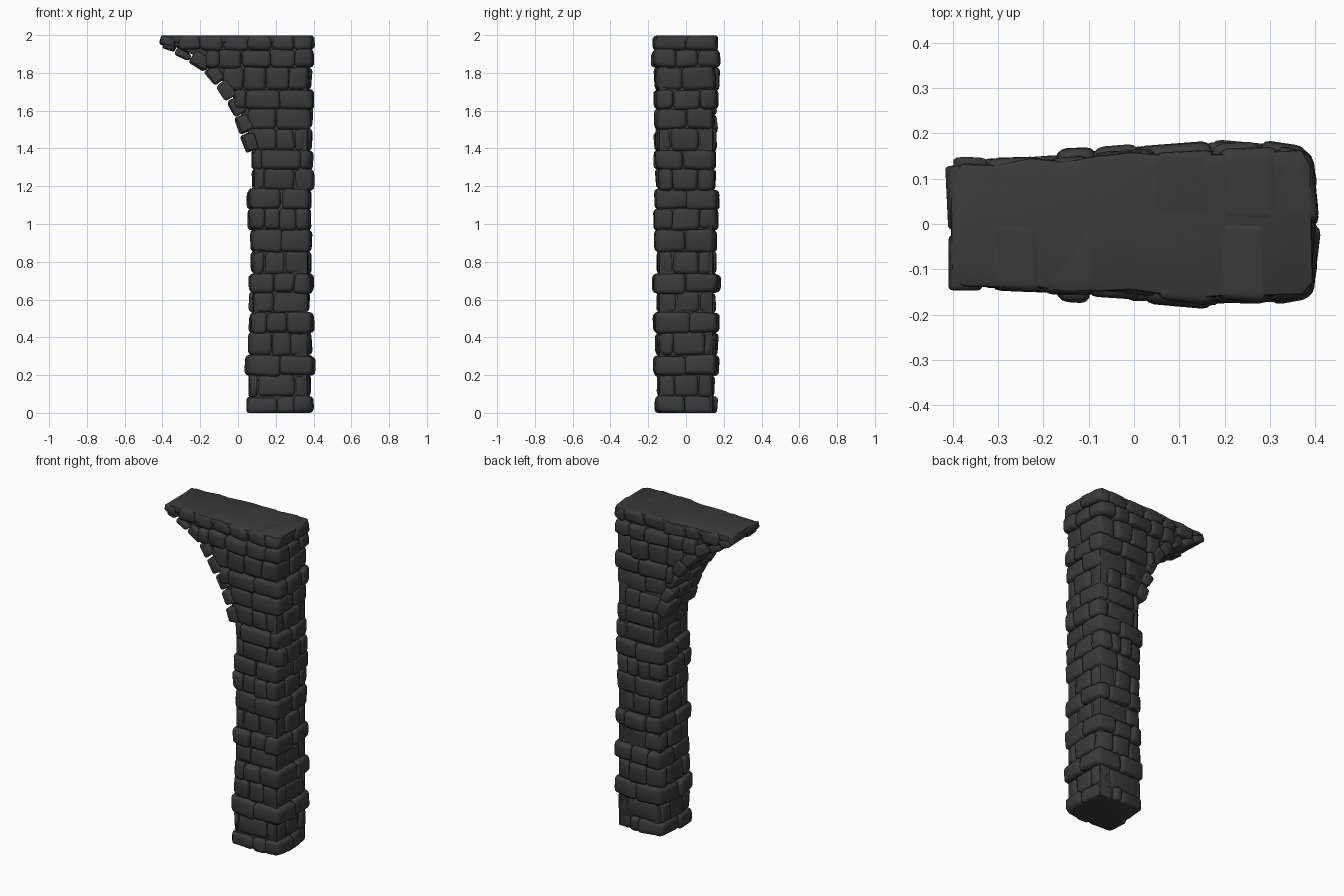
import bpy, bmesh, math, random
from mathutils import Matrix, Vector

if "Cube" in bpy.data.objects:
    bpy.data.objects.remove(bpy.data.objects["Cube"])

random.seed(7)
TOP = 1.997
stone = bpy.data.materials.new("dark_stone")
stone.diffuse_color = (0.042, 0.042, 0.042, 1)
stone.use_nodes = True
stone.node_tree.nodes["Principled BSDF"].inputs["Base Color"].default_value = stone.diffuse_color

# Underside curve of the half arch (x, z), from pillar up to the tip
CURVE = [(0.07, 1.28), (0.06, 1.38), (0.035, 1.48), (0.0, 1.57), (-0.045, 1.66),
         (-0.1, 1.745), (-0.165, 1.82), (-0.25, 1.88), (-0.33, 1.922), (-0.40, 1.95)]

# Courses: bottom z, left x, right x, half depth, joints on the front
COURSES = [
    (0.00, 0.050, 0.397, 0.164, [0.21, 0.30]),
    (0.085, 0.055, 0.382, 0.160, [0.10, 0.30]),
    (0.20, 0.045, 0.402, 0.178, [0.225]),
    (0.305, 0.060, 0.385, 0.164, [0.18, 0.28]),
    (0.425, 0.055, 0.402, 0.178, [0.15, 0.26]),
    (0.53, 0.065, 0.380, 0.160, [0.19]),
    (0.64, 0.052, 0.402, 0.178, [0.19, 0.30]),
    (0.735, 0.070, 0.380, 0.158, [0.14, 0.25]),
    (0.855, 0.062, 0.390, 0.174, [0.23]),
    (0.97, 0.050, 0.390, 0.170, [0.14, 0.22, 0.31]),
    (1.08, 0.050, 0.390, 0.176, [0.23]),
    (1.18, 0.075, 0.400, 0.162, [0.14, 0.30]),
    (1.29, 0.065, 0.400, 0.168, [0.13, 0.33]),
    (1.39, 0.060, 0.382, 0.162, [0.20, 0.30]),
    (1.505, 0.035, 0.400, 0.164, [0.20]),
    (1.61, -0.02, 0.402, 0.178, [0.04, 0.22]),
    (1.71, -0.07, 0.390, 0.172, [0.03, 0.15, 0.27]),
    (1.83, -0.17, 0.402, 0.180, [-0.10, 0.02, 0.17, 0.30]),
    (1.92, -0.32, 0.400, 0.170, [-0.2, -0.08, 0.05, 0.18, 0.30]),
]


def jit(a):
    return random.uniform(-a, a)


def taper(x):
    # depth shrinks toward the arch tip
    return 1 - 0.16 * min(1, max(0, (0.12 - x) / 0.5))


def brick(bm, mat, size, round_by, corner=None):
    # pillow-shaped stone; the outer pillar corner is worn back
    m = mat @ Matrix.Diagonal((*size, 1))
    verts = bmesh.ops.create_cube(bm, size=1, matrix=m)["verts"]
    for v in verts:
        if corner:
            d = v.co - mat.translation
            if d.x * corner[0] > 0 and d.y * corner[1] > 0:
                v.co -= Vector((*corner, 0)) * 0.014
        v.co += Vector((jit(.007), jit(.007), jit(.006)))
    edges = list({e for v in verts for e in v.link_edges})
    bmesh.ops.bevel(bm, geom=edges, offset=min(round_by, 0.36 * min(size)),
                    segments=3, profile=0.5, affect='EDGES')


def finish(bm, name, angle=50):
    for v in bm.verts:
        v.co.y *= taper(v.co.x)
        v.co.z = min(TOP, max(0, v.co.z))
    bmesh.ops.recalc_face_normals(bm, faces=bm.faces[:])
    me = bpy.data.meshes.new(name)
    bm.to_mesh(me)
    bm.free()
    ob = bpy.data.objects.new(name, me)
    bpy.context.collection.objects.link(ob)
    me.materials.append(stone)
    bpy.ops.object.select_all(action='DESELECT')
    ob.select_set(True)
    bpy.context.view_layer.objects.active = ob
    bpy.ops.object.shade_smooth_by_angle(angle=math.radians(angle))


def prism(outline, offset, bevel):
    bm = bmesh.new()
    f = bm.faces.new([bm.verts.new(p) for p in outline])
    g = bmesh.ops.extrude_face_region(bm, geom=[f])["geom"]
    bmesh.ops.translate(bm, vec=offset,
                        verts=[e for e in g if isinstance(e, bmesh.types.BMVert)])
    bmesh.ops.bevel(bm, geom=bm.edges[:], offset=bevel, segments=2, profile=0.5,
                    affect='EDGES', clamp_overlap=True)
    return bm


# Mortar core behind the bricks
side = [(0.368, 0.0), (0.368, 1.98), (-0.385, 1.98)] + \
       [(x + 0.016, z + 0.014) for x, z in CURVE[::-1]] + [(0.08, 0.0)]
finish(prism([(x, -0.143, z) for x, z in side], (0, 0.286, 0), 0.015), "mortar_core", 30)

# Brick courses: a ring of blocks on each level
bm = bmesh.new()
for i, (z0, xl, xr, hy, joints) in enumerate(COURSES):
    z1 = COURSES[i + 1][0] if i + 1 < len(COURSES) else 1.997
    zc, h = (z0 + z1) / 2, z1 - z0 + 0.004
    ys = [-hy, jit(.03), hy] if i % 2 == 0 else [-hy, -.07 + jit(.02), .08 + jit(.02), hy]
    for j in range(len(ys) - 1):
        outer = j in (0, len(ys) - 2)
        xs = [xl] + [x + (jit(.02) if j else 0) for x in joints] + [xr]
        for k in range(len(xs) - 1):
            last = k == len(xs) - 2
            if not outer and 0 < k and not last:
                continue
            a, b, c, d = xs[k], xs[k + 1], ys[j], ys[j + 1]
            # push each outward face in or out a little
            if k == 0: a += jit(.007)
            if last: b += jit(.006)
            push = random.uniform(-.012, .004)
            if j == 0: c -= push
            if j == len(ys) - 2: d += push
            m = Matrix.Translation(((a + b) / 2, (c + d) / 2, zc + jit(.003))) \
                @ Matrix.Rotation(jit(.03), 4, 'Y') @ Matrix.Rotation(jit(.03), 4, 'Z')
            corner = None
            if outer and (last or (k == 0 and i < 15)):
                corner = (1 if last else -1, -1 if j == 0 else 1)
            brick(bm, m, (b - a + .002, d - c + .002, h), 0.024, corner)
finish(bm, "brick_courses")

# Arch stones along the curved underside
bm = bmesh.new()
for i in range(1, len(CURVE) - 1):
    p, q = Vector(CURVE[i]), Vector(CURVE[i + 1])
    t = q - p
    ang = math.atan2(t.y, t.x)
    n = Vector((t.y, -t.x)).normalized()
    if n.x > 0: n = -n
    thick = 0.065 if i < 7 else 0.04
    ys = [-.168, jit(.02), .168] if i % 2 else [-.168, -.06, .07, .168]
    for c, d in zip(ys, ys[1:]):
        mid = (p + q) / 2 - n * (thick / 2 - 0.016 + jit(.007))
        m = Matrix.Translation((mid.x, (c + d) / 2 + jit(.006), mid.y)) \
            @ Matrix.Rotation(-ang + jit(.09), 4, 'Y')
        brick(bm, m, (t.length - .010, d - c, thick), 0.014)
finish(bm, "arch_stones")

# Tip stones at the end of the arch
bm = bmesh.new()
for c, d in ((-.178, -.025), (-.022, .155)):
    m = Matrix.Translation((-0.372, (c + d) / 2, 1.966)) @ Matrix.Rotation(0.3, 4, 'Y')
    brick(bm, m, (0.075, d - c, 0.05), 0.012)
finish(bm, "tip_stones")

# Flat top with a worn outline
xs = [-0.38 + 0.075 * k for k in range(11)]
low = [(x, -0.158 - jit(.008), 1.96) for x in xs]
high = [(x, 0.158 + jit(.008), 1.96) for x in xs[::-1]]
finish(prism(low + [(.395, -.13, 1.96), (.39, .13, 1.96)] + high +
             [(-.405, .12, 1.96), (-.403, -.13, 1.96)], (0, 0, TOP - 1.96), 0.008),
       "top_slab", 30)
